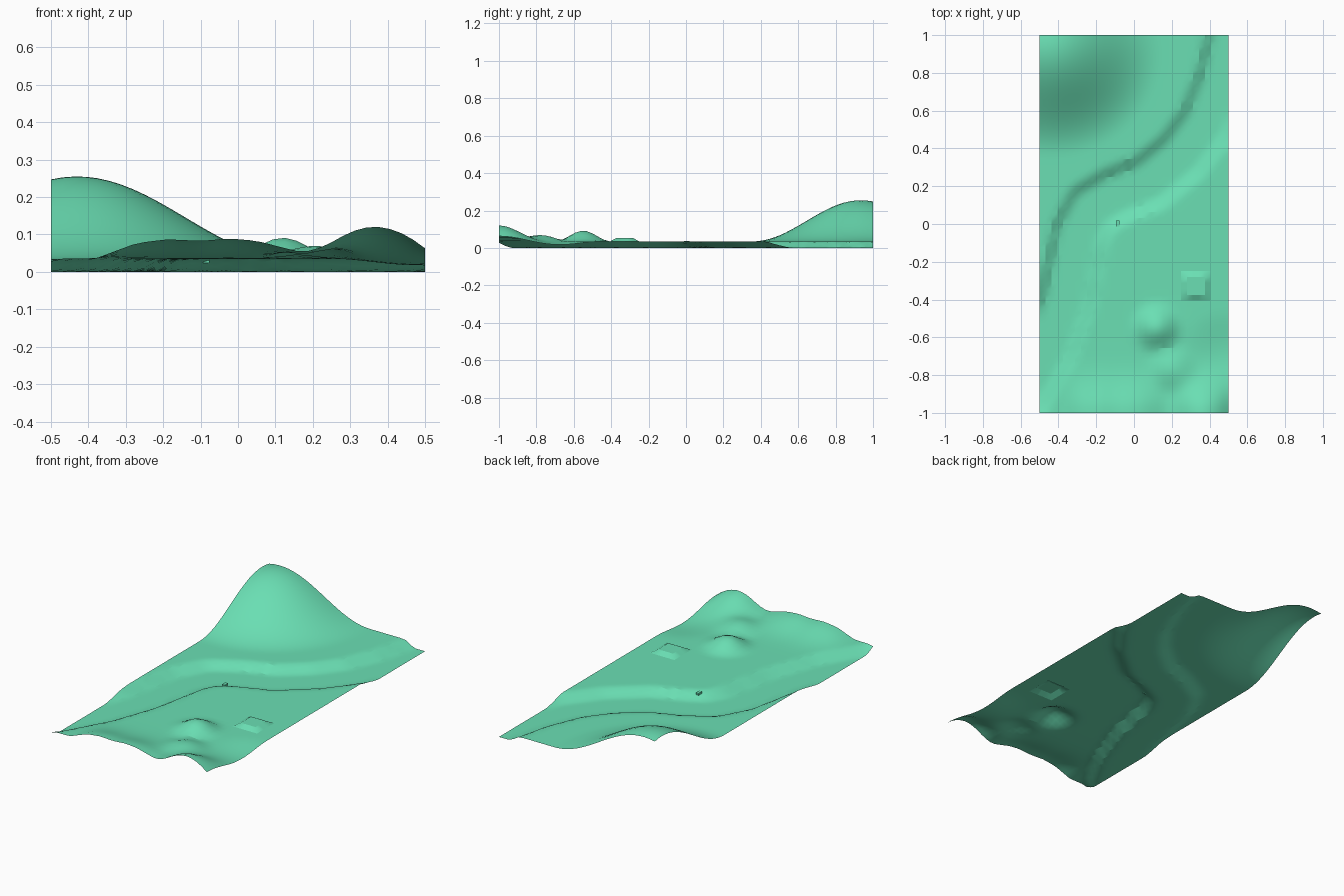
import bpy, bmesh, math
from mathutils import Vector

if "Cube" in bpy.data.objects:
    bpy.data.objects.remove(bpy.data.objects["Cube"])

GROUND = 0.035
# River centre line
RIVER = [Vector(p) for p in [(0.55, 1.15), (0.53, 1.0), (0.47, 0.75), (0.38, 0.53), (0.25, 0.36),
         (0.08, 0.22), (-0.1, 0.15), (-0.22, 0.08), (-0.29, -0.05), (-0.32, -0.2),
         (-0.36, -0.4), (-0.45, -0.65), (-0.58, -0.88)]]
# Height profile along the front edge
EDGE = [(-0.5, 0.035), (-0.38, 0.036), (-0.33, 0.055), (-0.27, 0.077), (-0.19, 0.087),
        (-0.1, 0.083), (-0.02, 0.089), (0.05, 0.083), (0.1, 0.07), (0.16, 0.055),
        (0.2, 0.056), (0.25, 0.079), (0.3, 0.107), (0.36, 0.123), (0.42, 0.112),
        (0.46, 0.092), (0.5, 0.063)]


def smooth(a, b, v):
    t = min(1, max(0, (v - a) / (b - a)))
    return t * t * (3 - 2 * t)


def mound(x, y, cx, cy, radius, height):
    r = math.hypot(x - cx, y - cy) / radius
    return height * math.cos(r * math.pi / 2) ** 2 if r < 1 else 0


def edge_height(x):
    for (x0, z0), (x1, z1) in zip(EDGE, EDGE[1:]):
        if x <= x1 + 1e-6:
            return z0 + (z1 - z0) * (x - x0) / (x1 - x0)
    return EDGE[-1][1]


def river_distance(p):
    best = 9
    for a, b in zip(RIVER, RIVER[1:]):
        t = min(1, max(0, (p - a).dot(b - a) / (b - a).length_squared))
        best = min(best, (p - a.lerp(b, t)).length)
    return best


def height(x, y):
    z = GROUND + mound(x, y, -0.43, 0.935, 0.58, 0.22)          # big hill
    z += (edge_height(x) - GROUND) * math.exp(-((y + 1) / 0.15) ** 2)  # front hills
    z += mound(x, y, 0.12, -0.55, 0.15, 0.057)                  # round knoll
    z += mound(x, y, 0.2, -0.77, 0.15, 0.032)                   # low ridge
    z += mound(x, y, 0.48, -0.68, 0.24, -0.018)                 # hollow
    if 0.27 < x < 0.38 and -0.38 < y < -0.27:                   # raised platform
        z = 0.052
    bank = smooth(0.09, 0.165, river_distance(Vector((x, y))))
    return max(0, z * bank)


mat = bpy.data.materials.new("green_ground")
mat.diffuse_color = (0.145, 0.74, 0.456, 1)
mat.use_nodes = True
mat.node_tree.nodes["Principled BSDF"].inputs["Base Color"].default_value = mat.diffuse_color

# Terrain sheet
bm = bmesh.new()
bmesh.ops.create_grid(bm, x_segments=32, y_segments=64, size=1)
for v in bm.verts:
    v.co.x *= 0.5
    v.co.z = height(v.co.x, v.co.y)
mesh = bpy.data.meshes.new("terrain")
bm.to_mesh(mesh)
bm.free()
terrain = bpy.data.objects.new("terrain", mesh)
bpy.context.collection.objects.link(terrain)
mesh.materials.append(mat)
bpy.context.view_layer.objects.active = terrain
terrain.select_set(True)
bpy.ops.object.shade_smooth_by_angle(angle=math.radians(20))

# Tiny marker block on the river bank
bpy.ops.mesh.primitive_cube_add(size=1, location=(-0.085, 0.003, 0.03))
block = bpy.context.object
block.name = "bank_block"
block.scale = (0.018, 0.03, 0.012)
block.data.materials.append(mat)
